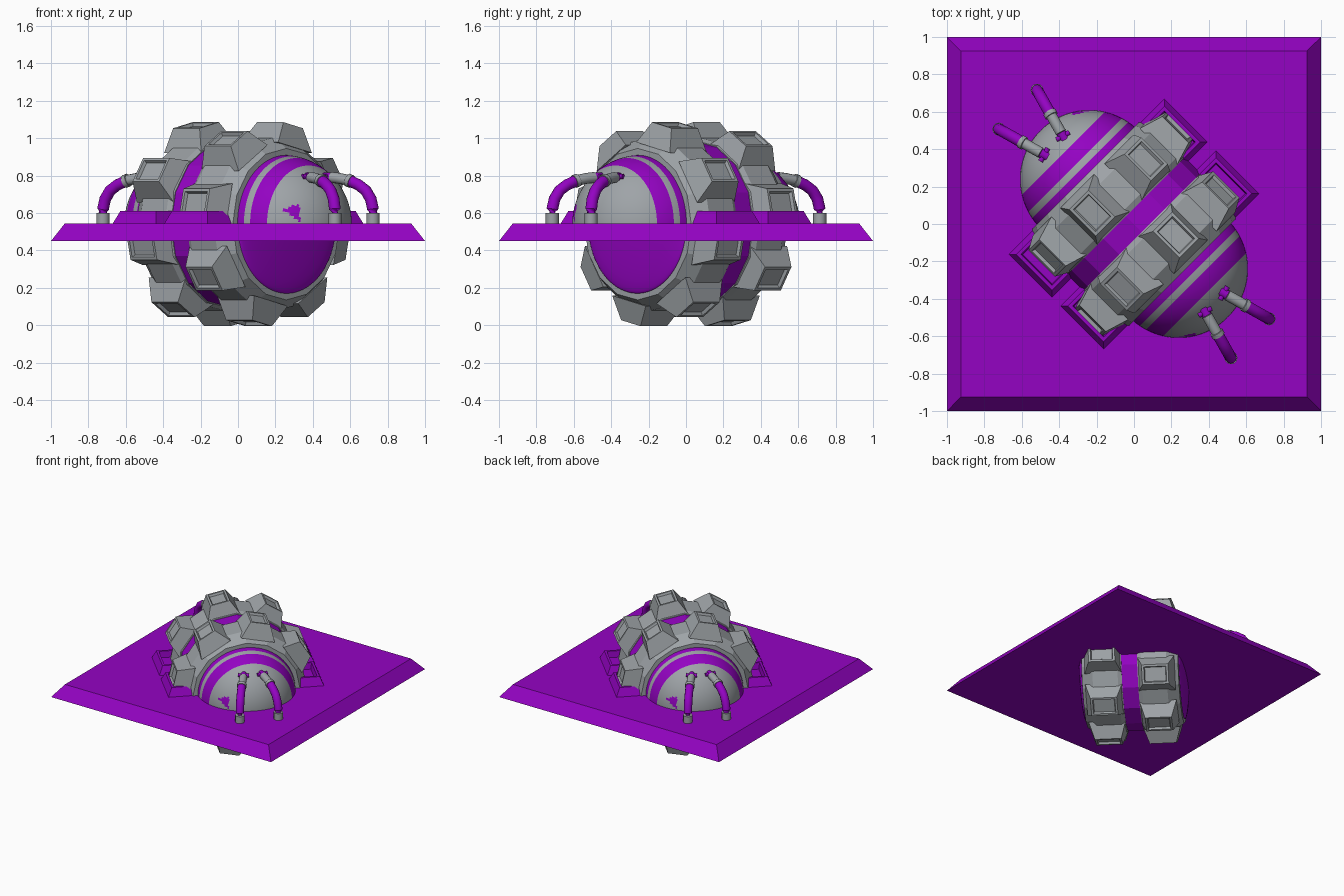
import bpy, bmesh, math
from mathutils import Vector, Matrix

if "Cube" in bpy.data.objects:
    bpy.data.objects.remove(bpy.data.objects["Cube"])

ZC = 0.54          # wheel axle height
YAW = -math.pi / 4  # axle runs diagonally across the plate
DX, DR = 0.337, 0.37  # dome centre along the axle and radius


def make_mat(name, rgb):
    m = bpy.data.materials.new(name)
    m.diffuse_color = (*rgb, 1)
    m.use_nodes = True
    m.node_tree.nodes["Principled BSDF"].inputs["Base Color"].default_value = m.diffuse_color
    return m


PURPLE = make_mat("purple", (0.295, 0.001, 0.54))
GREY = make_mat("grey", (0.345, 0.37, 0.39))


def finish(name, bm, yaw=0.0, smooth=False):
    bmesh.ops.remove_doubles(bm, verts=bm.verts, dist=0.0002)
    bmesh.ops.recalc_face_normals(bm, faces=bm.faces)
    me = bpy.data.meshes.new(name)
    bm.to_mesh(me)
    bm.free()
    me.materials.append(GREY)
    me.materials.append(PURPLE)
    ob = bpy.data.objects.new(name, me)
    bpy.context.collection.objects.link(ob)
    ob.rotation_euler.z = yaw
    if smooth:
        bpy.ops.object.select_all(action='DESELECT')
        ob.select_set(True)
        bpy.context.view_layer.objects.active = ob
        bpy.ops.object.shade_smooth_by_angle(angle=math.radians(35))
    return ob


def lathe(profile, n, rule):
    """Spin (x, radius) points around the axle; rule(centre) gives the colour slot."""
    bm = bmesh.new()
    rings = []
    for x, r in profile:
        rings.append([bm.verts.new((x, r * math.sin(2 * math.pi * i / n),
                                    ZC + r * math.cos(2 * math.pi * i / n))) for i in range(n)])
    for a, b in zip(rings, rings[1:]):
        for i in range(n):
            j = (i + 1) % n
            f = bm.faces.new((a[i], a[j], b[j], b[i]))
            f.material_index = rule(f.calc_center_median())
    return bm


def frustum(bm, base, top, z0, z1, mtx, slot, inset=0.0, depth=0.0):
    """Tapered block with a sunken top panel; base and top are half sizes."""
    vs = [bm.verts.new(mtx @ Vector((sx * h[0], sy * h[1], z)))
          for h, z in ((base, z0), (top, z1))
          for sx, sy in ((-1, -1), (1, -1), (1, 1), (-1, 1))]
    faces = [bm.faces.new(vs[3::-1])]
    for i in range(4):
        j = (i + 1) % 4
        faces.append(bm.faces.new((vs[i], vs[j], vs[4 + j], vs[4 + i])))
    cap = bm.faces.new(vs[4:])
    faces.append(cap)
    for f in faces:
        f.material_index = slot
    if inset:
        bm.normal_update()
        bmesh.ops.inset_region(bm, faces=[cap], thickness=inset)
        bmesh.ops.inset_region(bm, faces=[cap], thickness=inset * 0.4, depth=-depth)


def dome_colour(c):
    """Purple underside and arcs on a grey cap, plus a small triangle."""
    theta = math.degrees(math.atan2(math.hypot(c.y, c.z - ZC), c.x - DX))
    if c.z < 0.5 or 58 < theta < 73 or 79 < theta < 86:
        return 1
    u = (c.x + c.y) * math.sqrt(0.5)
    k = (u - 0.24) / 0.09
    return 1 if theta < 58 and 0 < k < 1 and 0.62 - 0.07 * k < c.z < 0.62 + 0.03 * k else 0


def tube(bm, pts, r, slot, n=12):
    """Round pipe through points, capped at both ends."""
    rings = []
    for i, p in enumerate(pts):
        d = (pts[min(i + 1, len(pts) - 1)] - pts[max(i - 1, 0)]).normalized()
        flat = Vector((d.x, d.y, 0))
        side = flat.cross(Vector((0, 0, 1))).normalized() if flat.length > 0.01 else Vector((1, 0, 0))
        up = side.cross(d)
        rings.append([bm.verts.new(p + r * (side * math.cos(2 * math.pi * k / n)
                                            + up * math.sin(2 * math.pi * k / n))) for k in range(n)])
    fs = [bm.faces.new(rings[0]), bm.faces.new(rings[-1])]
    for a, b in zip(rings, rings[1:]):
        fs += [bm.faces.new((a[k], a[(k + 1) % n], b[(k + 1) % n], b[k])) for k in range(n)]
    for f in fs:
        f.material_index = slot


# square plate with sloping rim
bm = bmesh.new()
frustum(bm, (1, 1), (0.925, 0.925), 0.45, 0.545, Matrix(), 1)
finish("plate", bm)

# centre band between the two tread rows
bm = lathe([(-0.08, 0), (-0.08, 0.445), (0.08, 0.445), (0.08, 0)], 16, lambda c: 1)
finish("centre_band", bm, YAW)

for side, turn in (("front", 0.0), ("back", math.pi)):
    yaw = YAW + turn

    # tread row drum with chamfered outer edge
    bm = lathe([(0.06, 0), (0.06, 0.45), (0.09, 0.465), (0.28, 0.465),
                (0.365, 0.405), (0.365, 0)], 16, lambda c: 0)
    finish(side + "_tread_drum", bm, yaw)

    # eight tapered tread lugs with sunken pads
    bm = bmesh.new()
    for k in range(8):
        phi = math.radians(12.5 + 45 * k)
        m = Matrix.Translation((0.2, 0, ZC)) @ Matrix.Rotation(-phi, 4, 'X')
        frustum(bm, (0.14, 0.13), (0.1, 0.075), 0.42, 0.542, m, 0, 0.022, 0.018)
    finish(side + "_tread_lugs", bm, yaw)

    # hub dome, bulging above the plate and nearly flat below it
    angles = [90, 86, 82.5, 79, 76, 73, 68, 63] + [58 - 2 * i for i in range(30)]
    bm = lathe([(DX + DR * math.cos(math.radians(t)), DR * math.sin(math.radians(t)))
                for t in angles], 96, dome_colour)
    for v in bm.verts:
        if v.co.z < 0.5:
            v.co.x = 0.368 + (v.co.x - DX) * 0.1
    finish(side + "_dome", bm, yaw, True)

    # hollow frames on the plate where the tread passes through
    bm = bmesh.new()
    for sy in (-1, 1):
        m = Matrix.Translation((0.195, sy * 0.445, 0))
        frustum(bm, (0.165, 0.145), (0.135, 0.115), 0.54, 0.61, m, 1, 0.025, 0.05)
    finish(side + "_tread_frames", bm, yaw)

    # pair of bent legs from the dome down to the plate
    for label, p0, p1 in (("outer", (0.48, -0.37), (0.722, -0.507)),
                          ("inner", (0.38, -0.47), (0.518, -0.715))):
        a, b = Vector((*p0, 0)), Vector((*p1, 0))

        def at(s, z):
            return a.lerp(b, s) + Vector((0, 0, z))

        bm = bmesh.new()
        tube(bm, [at(-0.08, 0.79), at(0.08, 0.79)], 0.026, 1)
        tube(bm, [at(0.08, 0.79), at(0.25, 0.785), at(0.45, 0.775)], 0.029, 0)
        tube(bm, [at(0.44, 0.776), at(0.52, 0.768)], 0.036, 0)
        tube(bm, [at(0.5, 0.77), at(0.68, 0.75), at(0.84, 0.72), at(0.95, 0.675),
                  at(1, 0.62), at(1, 0.59)], 0.031, 1)
        tube(bm, [at(1, 0.6), at(1, 0.54)], 0.035, 0)
        # cross pin where the leg meets the dome
        d = (b - a).normalized().cross(Vector((0, 0, 1))) * 0.04
        tube(bm, [at(0, 0.795) - d, at(0, 0.795) + d], 0.014, 1)
        finish(side + "_" + label + "_leg", bm, turn, True)
